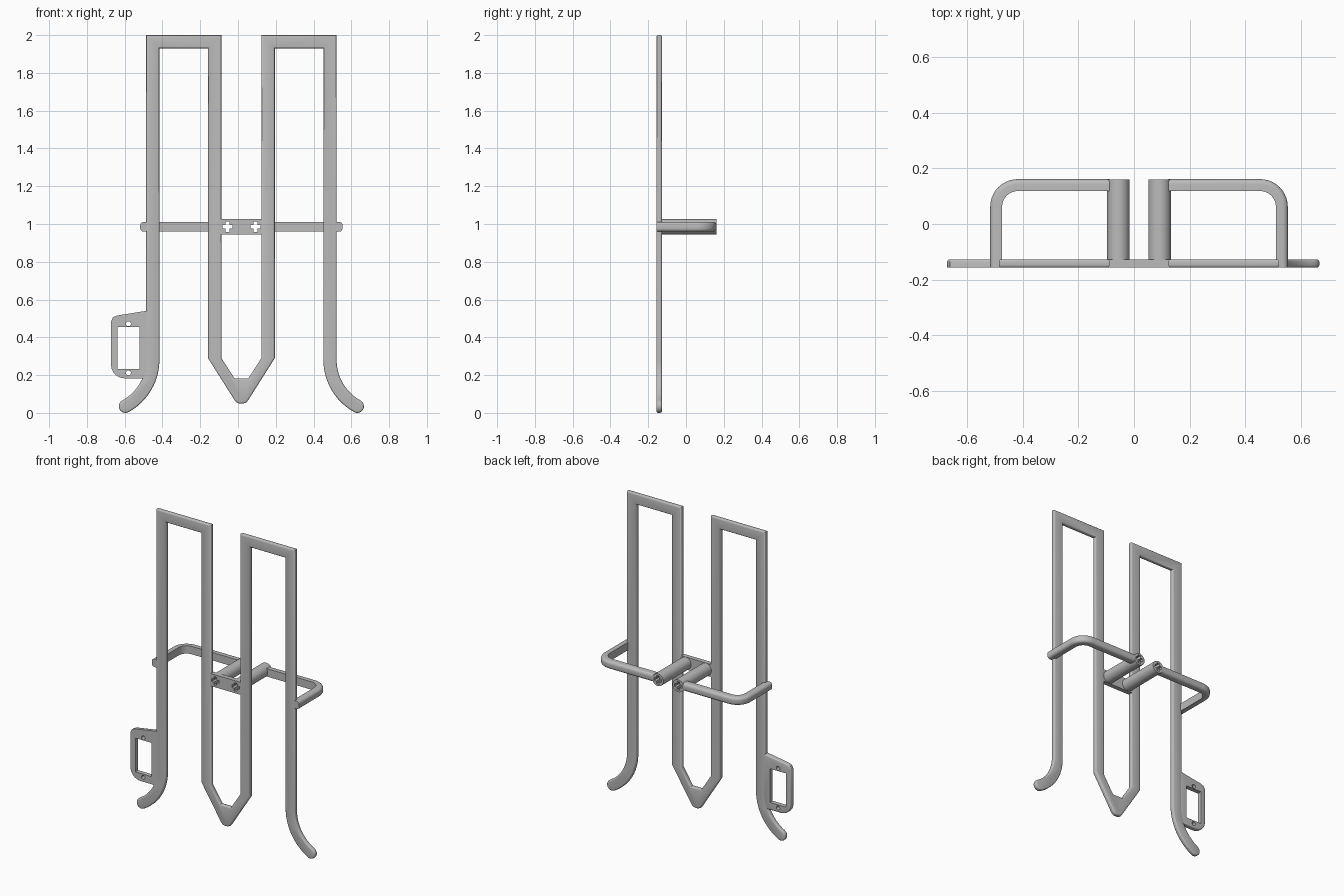
import bpy, bmesh
from math import sin, cos, pi, atan2, radians
from mathutils import Vector

if "Cube" in bpy.data.objects:
    bpy.data.objects.remove(bpy.data.objects["Cube"])

grey = bpy.data.materials.new("plain grey")
grey.use_nodes = True
GREY = (0.5, 0.5, 0.5, 1)
grey.diffuse_color = GREY
grey.node_tree.nodes["Principled BSDF"].inputs["Base Color"].default_value = GREY

MID = 0.018                    # symmetry line of the frame
FRONT, BACK = -0.157, -0.127   # frame thickness
BAR_Z = 0.985                  # height of the cross bar
TUBE = 0.074                   # tube offset from the symmetry line


def finish(bm, name):
    bmesh.ops.recalc_face_normals(bm, faces=bm.faces)
    mesh = bpy.data.meshes.new(name)
    bm.to_mesh(mesh)
    bm.free()
    mesh.materials.append(grey)
    obj = bpy.data.objects.new(name, mesh)
    bpy.context.collection.objects.link(obj)
    bpy.ops.object.select_all(action="DESELECT")
    obj.select_set(True)
    bpy.context.view_layer.objects.active = obj
    bpy.ops.object.shade_smooth_by_angle(angle=radians(35))
    return obj


def arc(cx, cz, r, a0, a1, n):
    steps = [a0 + (a1 - a0) * i / n for i in range(n + 1)]
    return [(cx + r * cos(a), cz + r * sin(a)) for a in steps]


def circle(cx, cz, r, n):
    return arc(cx, cz, r, 0, 2 * pi, n)[:-1]


def plus(cx, cz, a=0.027, b=0.01):
    quarter = [(a, -b), (a, b), (b, b)]
    pts = []
    for k in range(4):
        for x, z in quarter:
            for _ in range(k):
                x, z = -z, x
            pts.append((cx + x, cz + z))
    return pts


def prism(name, outline, holes, y0, y1, soft=0, soft_planes=()):
    """Extrude an x-z outline with holes along y, rounding the outer rim."""
    bm = bmesh.new()
    edges = []
    for loop in [outline] + holes:
        vs = [bm.verts.new((x, y0, z)) for x, z in loop]
        edges += [bm.edges.new((vs[i - 1], vs[i])) for i in range(len(vs))]
    if holes:
        bmesh.ops.triangle_fill(bm, edges=edges, use_beauty=True, normal=(0, -1, 0))
    else:
        bm.faces.new(vs)
    res = bmesh.ops.extrude_face_region(bm, geom=bm.faces[:], use_keep_orig=True)
    moved = [g for g in res["geom"] if isinstance(g, bmesh.types.BMVert)]
    bmesh.ops.translate(bm, verts=moved, vec=(0, y1 - y0, 0))
    bmesh.ops.recalc_face_normals(bm, faces=bm.faces)
    if soft:
        rim = {(round(x, 4), round(z, 4)) for x, z in outline}

        def is_rim(e):
            a, b = (v.co for v in e.verts)
            return (abs(a.y - b.y) < 1e-5 and any(abs(a.y - p) < 1e-5 for p in soft_planes)
                    and e.calc_face_angle(0) > 1
                    and all((round(c.x, 4), round(c.z, 4)) in rim for c in (a, b)))
        bmesh.ops.bevel(bm, geom=[e for e in bm.edges if is_rim(e)], offset=soft,
                        segments=3, profile=0.5, affect="EDGES", clamp_overlap=False)
    return finish(bm, name)


# Frame: one continuous flat strip, drawn as half an outline and mirrored
HW = 0.035
leg, bend_z, run, tip_z = 0.469, 0.28, 0.145, 0.035
drop = bend_z - tip_z
R = (run ** 2 + drop ** 2) / (2 * run)
hook_x = leg + R
end = pi + atan2(drop, R - run)
half = [(0.037, 0.183), (0.106, 0.29), (0.106, 2), (leg + HW, 2)]
half += arc(hook_x, bend_z, R - HW, pi, end, 12)
half += arc(leg + run, tip_z, HW, end - pi, end - 2 * pi, 10)[1:-1]
half += arc(hook_x, bend_z, R + HW, end, pi, 12)
half += [(leg - HW, 1.93), (0.177, 1.93), (0.177, 0.29),
         (0.037, 0.069), (0.027, 0.056), (0.012, 0.05)]
outline = [(MID + x, z) for x, z in half] + [(MID - x, z) for x, z in reversed(half)]
prism("frame", outline, [], FRONT, BACK, 0.009, (FRONT, BACK))

# Side bracket with a window and two screw holes
bracket = [(-0.47, 0.543), (-0.487, 0.54), (-0.642, 0.515), (-0.662, 0.506), (-0.672, 0.485)]
bracket += arc(-0.6, 0.255, 0.072, pi, 1.5 * pi, 8)
bracket += [(-0.47, 0.183)]
window = [(-0.637, 0.233), (-0.521, 0.233), (-0.521, 0.455), (-0.637, 0.455)]
screw_holes = [circle(-0.58, z, 0.013, 16) for z in (0.212, 0.472)]
prism("side_bracket", bracket, [window] + screw_holes,
      FRONT + 0.0005, BACK - 0.0005, 0.008, (BACK - 0.0005,))

# Cross plate with two plus-shaped slots
w, h = 0.112, 0.041
plate = [(MID - w, BAR_Z - h), (MID + w, BAR_Z - h), (MID + w, BAR_Z + h), (MID - w, BAR_Z + h)]
prism("cross_plate", plate, [plus(MID + s * TUBE, BAR_Z) for s in (-1, 1)],
      FRONT + 0.0005, BACK)


def support_arm(name, side):
    """Sweep a bar, flat inside and rounded outside, from the tube to the frame."""
    bend = 0.078
    cx, cy = 0.514 - bend, 0.14 - bend
    path = [(0.107, 0.14, Vector((0, 1)))]
    for i in range(11):
        a = pi / 2 * (1 - i / 10)
        n = Vector((cos(a), sin(a)))
        path.append((cx + bend * n.x, cy + bend * n.y, n))
    path.append((0.514, FRONT + 0.001, Vector((1, 0))))
    t, hz, r = 0.0215, 0.026, 0.018
    section = [(-t, -hz)] + arc(t - r, r - hz, r, -pi / 2, 0, 5)
    section += arc(t - r, hz - r, r, 0, pi / 2, 5) + [(-t, hz)]
    bm = bmesh.new()
    rings = [[bm.verts.new((MID + side * (x + n.x * o), y + n.y * o, BAR_Z + z))
              for o, z in section] for x, y, n in path]
    for a, b in zip(rings, rings[1:]):
        for i in range(len(section)):
            bm.faces.new((a[i - 1], a[i], b[i], b[i - 1]))
    bm.faces.new(rings[0])
    bm.faces.new(rings[-1])
    finish(bm, name)


# Slotted tubes and support arms on both sides
for label, side in (("right", -1), ("left", 1)):
    x = MID + side * TUBE
    prism(label + "_tube", circle(x, BAR_Z, 0.0405, 32), [plus(x, BAR_Z)], BACK, 0.161)
    support_arm(label + "_support_arm", side)
